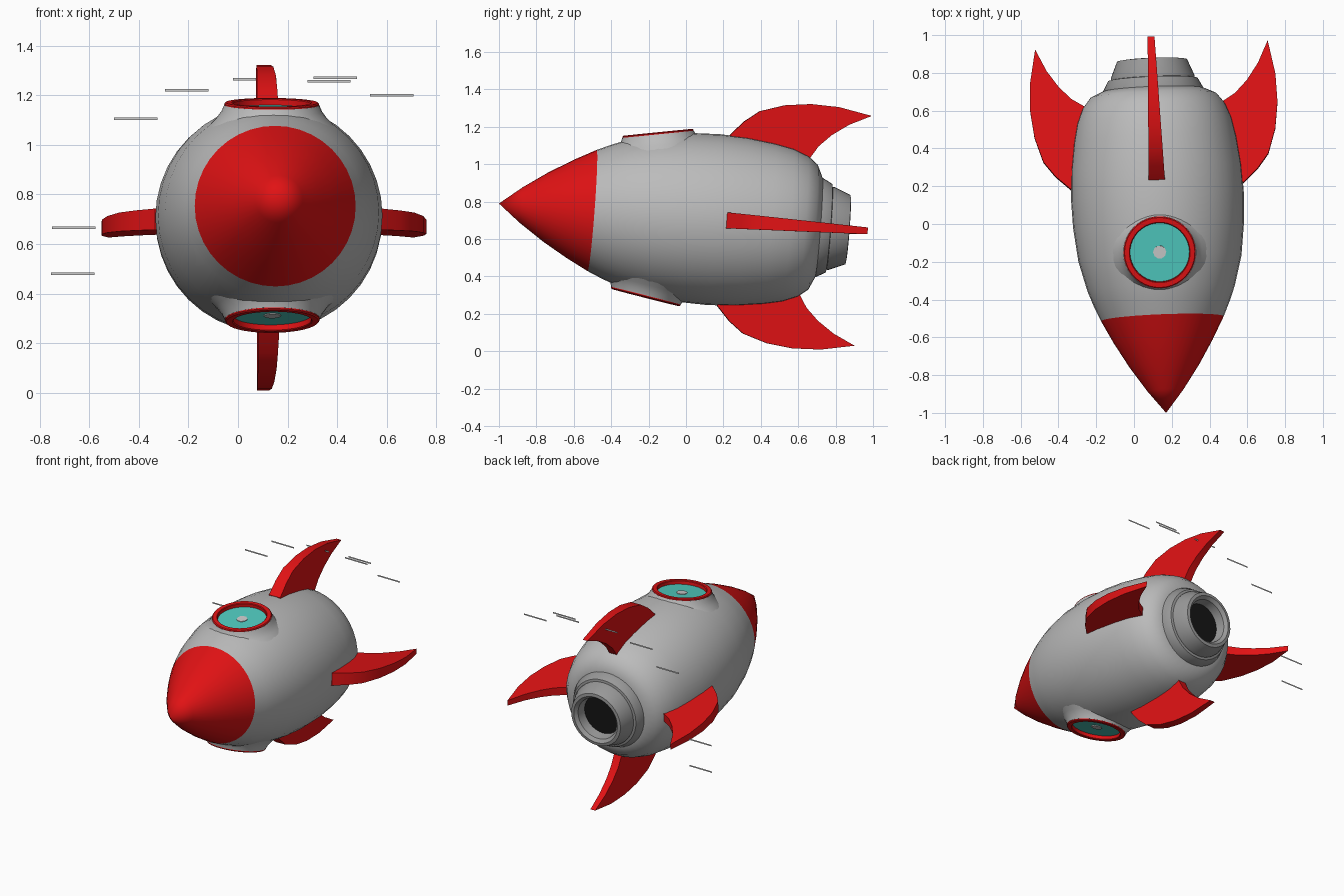
import bpy, bmesh, math
from mathutils import Matrix, Vector

if "Cube" in bpy.data.objects:
    bpy.data.objects.remove(bpy.data.objects["Cube"])


def material(name, r, g, b):
    m = bpy.data.materials.new(name)
    m.use_nodes = True
    m.diffuse_color = (r, g, b, 1)
    m.node_tree.nodes["Principled BSDF"].inputs["Base Color"].default_value = (r, g, b, 1)
    return m


RED = material("red", 0.75, 0.006, 0.007)
GREY = material("hull grey", 0.5, 0.5, 0.5)
DARK_GREY = material("nozzle grey", 0.32, 0.32, 0.32)
TEAL = material("window teal", 0.08, 0.6, 0.53)
PALE = material("pale grey", 0.6, 0.6, 0.6)
BLACK = material("black", 0.008, 0.008, 0.008)

# Rocket frame: local z runs from nose tip to tail, local y is the upper side
tail = Vector((-0.04, 1, -0.075)).normalized()
up = (Vector((0, 0, 1)) - tail * tail.z).normalized()
side = up.cross(tail)
ROCKET = Matrix.Translation((0.17, -1, 0.79)) @ Matrix((side, up, tail)).transposed().to_4x4()


def finish(name, bm, mat, smooth=True):
    mesh = bpy.data.meshes.new(name)
    bm.to_mesh(mesh)
    bm.free()
    mesh.materials.append(mat)
    ob = bpy.data.objects.new(name, mesh)
    bpy.context.collection.objects.link(ob)
    if smooth:
        shade(ob)
    return ob


def shade(ob):
    bpy.ops.object.select_all(action="DESELECT")
    ob.select_set(True)
    bpy.context.view_layer.objects.active = ob
    bpy.ops.object.shade_smooth_by_angle(angle=math.radians(35))


def lathe(name, profile, matrix, mat, closed=False, steps=40):
    """Spin (radius, height) points around the local z axis."""
    bm = bmesh.new()
    vs = [bm.verts.new((r, 0, h)) for r, h in profile]
    for a, b in zip(vs, vs[1:]):
        bm.edges.new((a, b))
    if closed:
        bm.edges.new((vs[-1], vs[0]))
    bmesh.ops.spin(bm, geom=bm.verts[:] + bm.edges[:], axis=(0, 0, 1), cent=(0, 0, 0),
                   angle=math.tau, steps=steps, use_merge=True)
    bmesh.ops.remove_doubles(bm, verts=bm.verts, dist=0.0005)
    bmesh.ops.recalc_face_normals(bm, faces=bm.faces)
    bm.transform(matrix)
    return finish(name, bm, mat)


# Nose cone and hull
lathe("nose_cone", [(0, 0), (0.096, 0.12), (0.185, 0.25), (0.262, 0.38), (0.325, 0.5), (0, 0.5)],
      ROCKET, RED)
hull = lathe("hull", [(0, 0.5), (0.325, 0.5), (0.36, 0.58), (0.39, 0.66), (0.432, 0.82),
                      (0.453, 1.0), (0.458, 1.15), (0.451, 1.3), (0.431, 1.45), (0.41, 1.55),
                      (0.378, 1.63), (0.335, 1.685), (0.27, 1.715), (0, 1.715)], ROCKET, GREY)

# Stepped engine nozzle with dark opening
lathe("nozzle", [(0, 1.69), (0.262, 1.69), (0.265, 1.72), (0.238, 1.77), (0.222, 1.773),
                 (0.222, 1.785), (0.186, 1.872), (0.165, 1.875), (0.145, 1.855),
                 (0.135, 1.79), (0, 1.79)], ROCKET, DARK_GREY)
lathe("nozzle_opening", [(0, 1.794), (0.135, 1.794), (0.135, 1.79), (0, 1.79)], ROCKET, BLACK)

# Upper and lower portholes, each set into a flared collar
for name, roll in (("upper", 0), ("lower", math.pi)):
    port = (ROCKET @ Matrix.Rotation(roll, 4, "Z") @ Matrix.Translation((0, 0.437, 0.82))
            @ Matrix.Rotation(math.radians(-100), 4, "X"))
    cutter = lathe(name + "_port_cutter", [(0, -0.07), (0.165, -0.07), (0.165, 0.1), (0, 0.1)],
                   port, GREY)
    cutter.hide_render = True
    cut = hull.modifiers.new("port", "BOOLEAN")
    cut.operation, cut.object, cut.solver = "DIFFERENCE", cutter, "EXACT"
    bpy.context.view_layer.objects.active = hull
    bpy.ops.object.modifier_apply(modifier=cut.name)
    bpy.data.objects.remove(cutter)
    lathe(name + "_port_collar", [(0.17, -0.004), (0.192, -0.004), (0.203, -0.03), (0.225, -0.06),
                                  (0.265, -0.1), (0.17, -0.1)], port, GREY, closed=True)
    lathe(name + "_port_frame", [(0.157, -0.06), (0.157, 0.002), (0.161, 0.006), (0.186, 0.006),
                                 (0.191, 0.001), (0.191, -0.06)], port, RED, closed=True)
    lathe(name + "_port_glass", [(0, -0.02), (0.158, -0.02), (0.158, -0.05), (0, -0.05)],
          port, TEAL)
    lathe(name + "_port_glint", [(0, -0.016), (0.035, -0.016), (0.035, -0.02), (0, -0.02)],
          port, PALE, steps=10)
shade(hull)

# Four swept fins, thinner toward the tail; points are (distance out, distance from nose)
FIN = [(0.40, 1.22), (0.457, 1.204), (0.535, 1.275), (0.596, 1.354), (0.638, 1.486),
       (0.655, 1.625), (0.65, 1.775), (0.616, 1.954), (0.56, 1.837), (0.498, 1.748),
       (0.433, 1.682), (0.361, 1.637), (0.34, 1.56)]
for i, name in enumerate(("top", "right", "bottom", "left")):
    bm = bmesh.new()
    layers = []
    for sign in (-1, 1):
        layers.append([bm.verts.new((sign * (0.043 - (s - 1.2) * 0.033), r, s)) for r, s in FIN])
        bm.faces.new(layers[-1])
    for j in range(len(FIN)):
        k = (j + 1) % len(FIN)
        bm.faces.new((layers[0][j], layers[0][k], layers[1][k], layers[1][j]))
    bmesh.ops.recalc_face_normals(bm, faces=bm.faces)
    bm.transform(ROCKET @ Matrix.Rotation(i * math.pi / 2, 4, "Z"))
    finish(name + "_fin", bm, RED)

# Thin upright speed streaks around the tail, given by centre (x, z)
STREAKS = [(0.067, 1.264), (0.392, 1.271), (0.367, 1.257), (0.62, 1.2),
           (-0.207, 1.22), (-0.413, 1.105), (-0.663, 0.665), (-0.667, 0.48)]
for i, (x, z) in enumerate(STREAKS):
    bm = bmesh.new()
    bm.faces.new([bm.verts.new((x + dx * 0.0875, 0.79, z + dz * 0.005))
                  for dx, dz in ((-1, -1), (1, -1), (1, 1), (-1, 1))])
    finish(f"streak_{i + 1}", bm, PALE, smooth=False)
